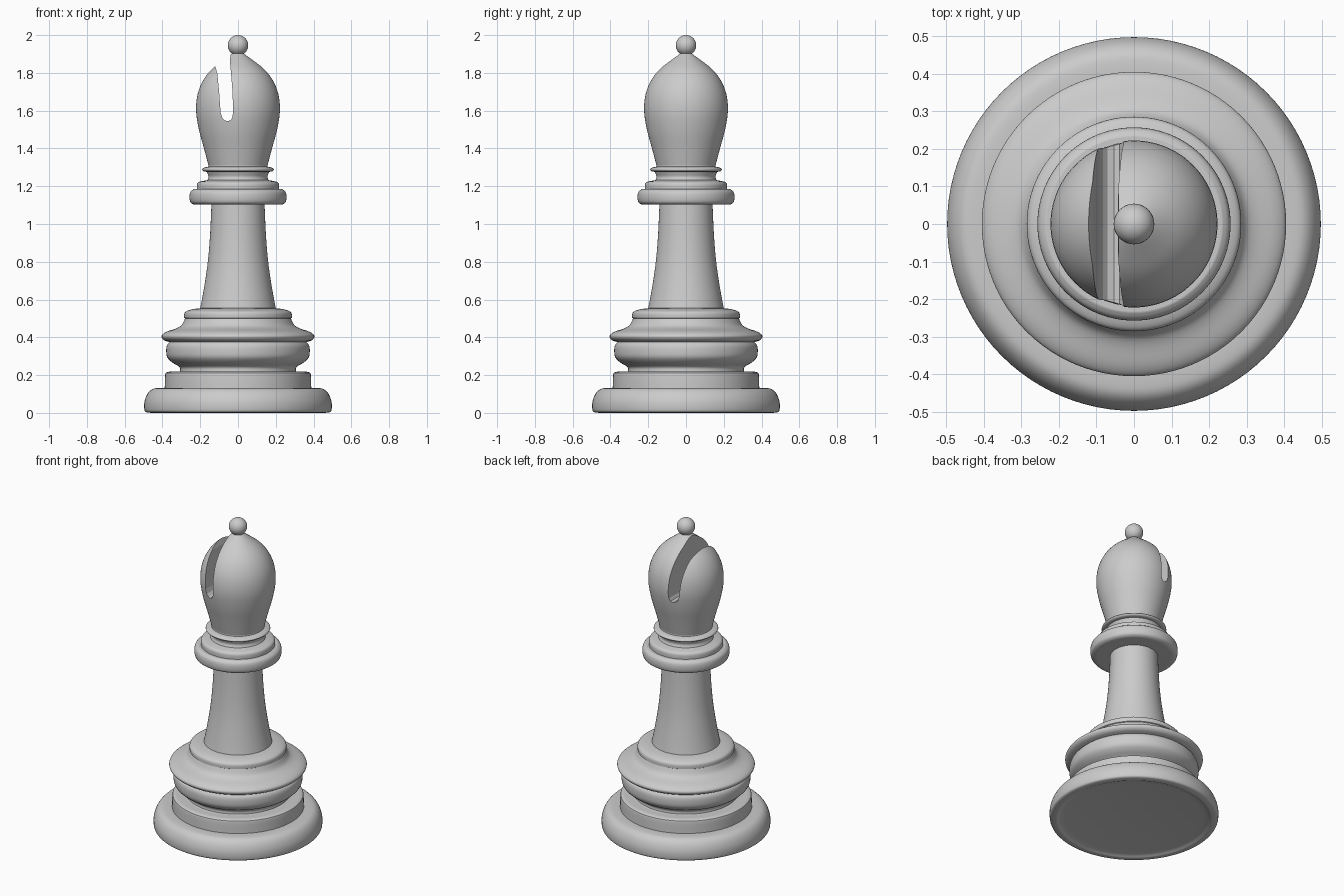
import bpy, bmesh, math
from mathutils import Vector

if "Cube" in bpy.data.objects:
    bpy.data.objects.remove(bpy.data.objects["Cube"])

SEGMENTS = 96


def smooth_run(pts, steps=4):
    """Catmull-Rom curve through a run of (radius, z) points."""
    out = []
    for i in range(len(pts) - 1):
        p0, p1, p2, p3 = (Vector(pts[min(max(i + k, 0), len(pts) - 1)]) for k in (-1, 0, 1, 2))
        for s in range(steps):
            t = s / steps
            out.append(0.5 * (2 * p1 + (p2 - p0) * t + (2 * p0 - 5 * p1 + 4 * p2 - p3) * t ** 2
                              + (3 * p1 - p0 - 3 * p2 + p3) * t ** 3))
    out.append(Vector(pts[-1]))
    return out


def add_object(name, bm):
    bmesh.ops.recalc_face_normals(bm, faces=bm.faces)
    mesh = bpy.data.meshes.new(name)
    bm.to_mesh(mesh)
    bm.free()
    obj = bpy.data.objects.new(name, mesh)
    bpy.context.collection.objects.link(obj)
    return obj


def shade(obj, angle=35):
    bpy.ops.object.select_all(action='DESELECT')
    obj.select_set(True)
    bpy.context.view_layer.objects.active = obj
    bpy.ops.object.shade_smooth_by_angle(angle=math.radians(angle))


def lathe(name, runs):
    """Turn smooth runs, joined by crisp corners, into a closed solid."""
    profile = [p for run in runs for p in smooth_run(run)]
    bm = bmesh.new()
    rings = []
    for r, z in profile:
        rings.append([bm.verts.new((r * math.cos(a), r * math.sin(a), z))
                      for a in (2 * math.pi * i / SEGMENTS for i in range(SEGMENTS))])
    for a, b in zip(rings, rings[1:]):
        for i in range(SEGMENTS):
            j = (i + 1) % SEGMENTS
            bm.faces.new((a[i], a[j], b[j], b[i]))
    bm.faces.new(rings[0][::-1])
    bm.faces.new(rings[-1])
    bmesh.ops.remove_doubles(bm, verts=bm.verts, dist=1e-5)
    obj = add_object(name, bm)
    shade(obj)
    return obj


# Broad foot, slightly hollow underneath
lathe("foot", [
    [(0.41, 0.012), (0.435, 0.008), (0.455, 0.0)],
    [(0.455, 0.0), (0.487, 0.004), (0.496, 0.02), (0.495, 0.06), (0.48, 0.10),
     (0.455, 0.125), (0.42, 0.132), (0.37, 0.132)],
])

# Stepped plinth with waist, bulge and flange
lathe("plinth", [
    [(0.388, 0.128), (0.386, 0.20), (0.38, 0.213), (0.365, 0.218)],
    [(0.365, 0.218), (0.31, 0.218)],
    [(0.307, 0.22), (0.31, 0.243), (0.35, 0.268), (0.375, 0.295), (0.38, 0.33),
     (0.376, 0.358), (0.362, 0.375)],
    [(0.362, 0.375), (0.39, 0.384), (0.404, 0.40), (0.40, 0.415), (0.375, 0.431),
     (0.325, 0.448), (0.298, 0.466), (0.28, 0.50)],
    [(0.285, 0.503), (0.284, 0.527), (0.27, 0.54), (0.235, 0.55), (0.19, 0.555)],
])

# Tapering stem
lathe("stem", [[(0.202, 0.545), (0.182, 0.65), (0.161, 0.79), (0.148, 0.94), (0.14, 1.12)]])

# Collar rings
lathe("collar", [
    [(0.13, 1.103), (0.235, 1.103)],
    [(0.235, 1.103), (0.252, 1.115), (0.257, 1.143), (0.252, 1.17), (0.235, 1.184)],
    [(0.235, 1.184), (0.218, 1.184)],
    [(0.218, 1.184), (0.217, 1.21), (0.207, 1.222), (0.185, 1.228)],
    [(0.162, 1.232), (0.156, 1.25), (0.163, 1.27)],
    [(0.163, 1.276), (0.182, 1.279), (0.190, 1.288), (0.182, 1.297), (0.16, 1.303)],
    [(0.157, 1.304), (0.155, 1.325)],
])

# Mitre-shaped head
head = lathe("head", [[
    (0.155, 1.305), (0.180, 1.40), (0.207, 1.50), (0.222, 1.60), (0.213, 1.69),
    (0.182, 1.765), (0.135, 1.823), (0.075, 1.87), (0.03, 1.903), (0.018, 1.92)]])

# Slot cutter: round-bottomed outline pushed through front to back
outline = [(-0.17, 1.96), (-0.125, 1.85), (-0.110, 1.80), (-0.100, 1.70), (-0.092, 1.59),
           (-0.083, 1.562), (-0.070, 1.548), (-0.053, 1.544), (-0.038, 1.550),
           (-0.029, 1.568), (-0.026, 1.60), (-0.029, 1.70), (-0.037, 1.80),
           (-0.042, 1.855), (-0.038, 1.96)]
bm = bmesh.new()
face = bm.faces.new([bm.verts.new((x, -0.4, z)) for x, z in outline])
new = bmesh.ops.extrude_face_region(bm, geom=[face])["geom"]
bmesh.ops.translate(bm, vec=(0, 0.8, 0), verts=[v for v in new if isinstance(v, bmesh.types.BMVert)])
cutter = add_object("slot_cutter", bm)
cutter.hide_render = True

cut = head.modifiers.new("slot", 'BOOLEAN')
cut.operation = 'DIFFERENCE'
cut.solver = 'EXACT'
cut.object = cutter
bpy.context.view_layer.objects.active = head
bpy.ops.object.modifier_apply(modifier=cut.name)
bpy.data.objects.remove(cutter, do_unlink=True)
shade(head)

# Ball finial
bpy.ops.mesh.primitive_uv_sphere_add(segments=48, ring_count=24, radius=0.054, location=(0, 0, 1.946))
ball = bpy.context.object
ball.name = "finial_ball"
shade(ball)
